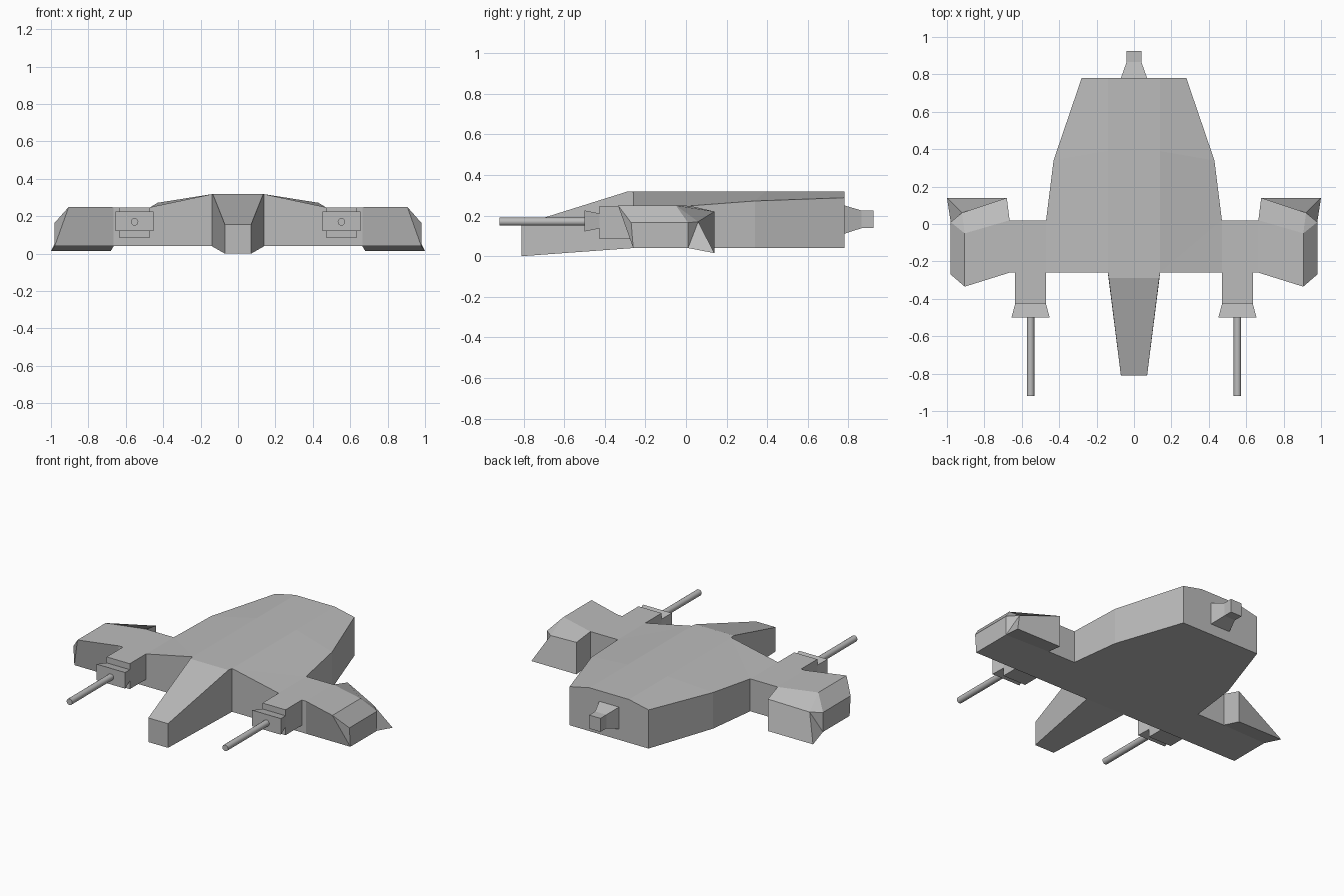
import bpy, bmesh, math
from mathutils import Matrix

cube = bpy.data.objects.get("Cube")
if cube:
    bpy.data.objects.remove(cube, do_unlink=True)

grey = bpy.data.materials.new("hull grey")
grey.use_nodes = True
colour = (0.5, 0.5, 0.5, 1)
grey.diffuse_color = colour
grey.node_tree.nodes["Principled BSDF"].inputs["Base Color"].default_value = colour


def finish(name, bm):
    bmesh.ops.recalc_face_normals(bm, faces=bm.faces)
    mesh = bpy.data.meshes.new(name)
    bm.to_mesh(mesh)
    bm.free()
    mesh.materials.append(grey)
    obj = bpy.data.objects.new(name, mesh)
    bpy.context.collection.objects.link(obj)
    return obj


def loft(name, sections, x=0.0):
    """Join rectangles (y, half width, bottom, top) along y."""
    bm = bmesh.new()
    rings = []
    for y, w, low, high in sections:
        corners = ((x - w, low), (x + w, low), (x + w, high), (x - w, high))
        rings.append([bm.verts.new((cx, y, cz)) for cx, cz in corners])
    for r, s in zip(rings, rings[1:]):
        for i in range(4):
            j = (i + 1) % 4
            bm.faces.new((r[i], r[j], s[j], s[i]))
    bm.faces.new(rings[0])
    bm.faces.new(rings[-1])
    return finish(name, bm)


# Half of the hull: named corners, then faces spelled by those corners
FLOOR, WING = 0.04, 0.248
corners = {
    # nose
    "a": (0, -.81, .155), "A": (.07, -.81, .155),
    "b": (0, -.81, 0), "B": (.07, -.81, 0),
    "c": (0, -.29, .318), "C": (.135, -.29, .318),
    # roof ridge
    "D": (.14, -.26, .318), "M": (.14, .39, .318),
    "R": (.14, .78, .318), "r": (0, .78, .318),
    "E": (.14, -.26, FLOOR), "e": (0, -.26, FLOOR), "q": (0, .78, FLOOR),
    # wing tip pod
    "F": (.905, -.335, .25), "G": (.98, -.27, .165),
    "H": (.98, -.26, FLOOR), "I": (.98, .01, FLOOR),
    "J": (.98, .01, .165), "K": (.905, -.05, .25),
    "P": (.92, .06, .17), "N": (.68, .14, .22),
    "O": (1, .14, .015), "Q": (.68, .14, .015),
}
# hull sides and wing: each upper corner has a lower one on the floor
upright = {"S": (.28, .78, .288), "T": (.43, .34, .272),
           "U": (.47, .02, WING), "V": (.47, -.26, WING),
           "W": (.665, -.26, WING), "X": (.665, .02, WING)}
for key, (x, y, z) in upright.items():
    corners[key] = (x, y, z)
    corners[key.lower()] = (x, y, FLOOR)

nose = "aABb aACc bBEe ABEDC"
body = "cCDMRr MRST DMTU DUV DVvE eEvutsq rRSsq STts TUut"
wing = "UXWV UXxu VWwv vwxu"
pod = "WFKX WFHw FGH FGJK GHIJ wHIx IOQx KPNX JKP JPI PIO PNQO XNQx"

bm = bmesh.new()
verts = {k: bm.verts.new(p) for k, p in corners.items()}
for face in " ".join((nose, body, wing, pod)).split():
    bm.faces.new([verts[k] for k in face])
bmesh.ops.mirror(bm, geom=bm.verts[:] + bm.edges[:] + bm.faces[:],
                 axis="X", merge_dist=0.001)
finish("hull", bm)

# Rear stub
loft("rear_stub", [(.78, .07, .11, .25), (.865, .04, .138, .225), (.925, .04, .138, .225)])

# Guns under each wing
for side, sign in (("left", 1), ("right", -1)):
    x = 0.553 * sign
    loft(side + "_gun_mount", [(-.425, .082, .085, .248), (-.255, .082, .085, .248)], x)
    loft(side + "_gun_collar", [(-.5, .102, .122, .225), (-.425, .082, .137, .21)], x)
    bm = bmesh.new()
    place = Matrix.Translation((x, -.705, .17)) @ Matrix.Rotation(math.pi / 2, 4, "X")
    bmesh.ops.create_cone(bm, cap_ends=True, segments=16, radius1=.02, radius2=.02,
                          depth=.43, matrix=place)
    barrel = finish(side + "_gun_barrel", bm)
    bpy.ops.object.select_all(action="DESELECT")
    barrel.select_set(True)
    bpy.context.view_layer.objects.active = barrel
    bpy.ops.object.shade_smooth_by_angle()
